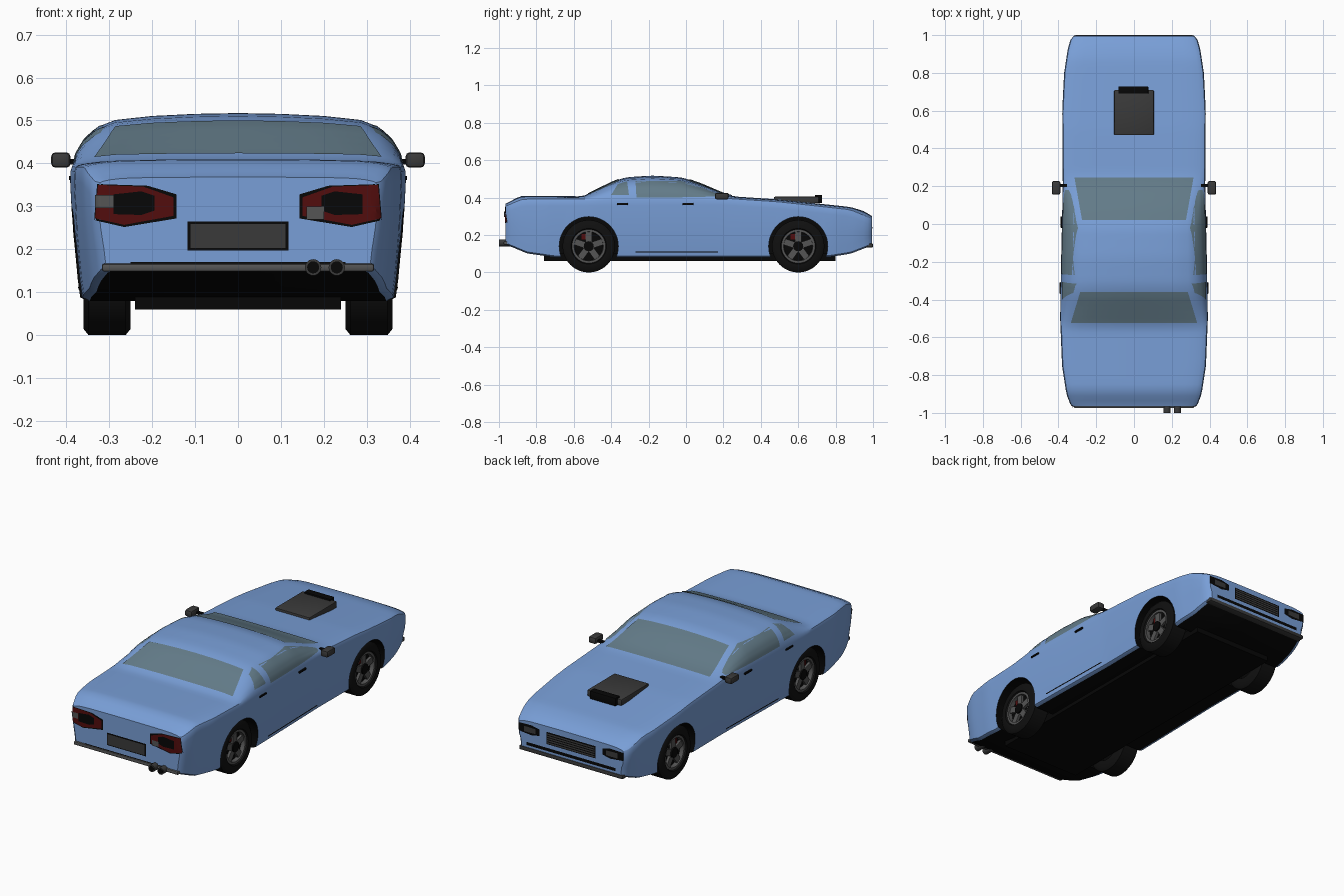
import bpy, bmesh, math
from mathutils import Vector, Matrix
from mathutils.bvhtree import BVHTree

if "Cube" in bpy.data.objects:
    bpy.data.objects.remove(bpy.data.objects["Cube"])


def material(name, rgb):
    m = bpy.data.materials.new(name)
    m.diffuse_color = (*rgb, 1)
    m.use_nodes = True
    m.node_tree.nodes["Principled BSDF"].inputs["Base Color"].default_value = m.diffuse_color
    return m


BLUE = material("blue_paint", (0.19, 0.345, 0.68))
BLACK = material("black", (0.002, 0.002, 0.002))
RUBBER = material("tyre_rubber", (0.005, 0.005, 0.005))
GLASS = material("tinted_glass", (0.125, 0.2, 0.25))
GREY = material("dark_grey", (0.042, 0.042, 0.042))
RIM = material("rim_grey", (0.09, 0.09, 0.09))
RED = material("dark_red", (0.085, 0.004, 0.004))


def finish(name, bm, mats, angle=30):
    me = bpy.data.meshes.new(name)
    bm.to_mesh(me)
    bm.free()
    ob = bpy.data.objects.new(name, me)
    bpy.context.collection.objects.link(ob)
    for m in mats:
        me.materials.append(m)
    smooth(ob, angle)
    return ob


def smooth(ob, angle):
    bpy.ops.object.select_all(action='DESELECT')
    ob.select_set(True)
    bpy.context.view_layer.objects.active = ob
    bpy.ops.object.shade_smooth_by_angle(angle=math.radians(angle))


def box(name, lo, hi, mat, bevel=0.0):
    bm = bmesh.new()
    size = [h - l for l, h in zip(lo, hi)]
    mid = [(h + l) / 2 for l, h in zip(lo, hi)]
    bmesh.ops.create_cube(bm, size=1, matrix=Matrix.Translation(mid) @ Matrix.Diagonal((*size, 1)))
    if bevel:
        bmesh.ops.bevel(bm, geom=bm.edges[:], offset=bevel, segments=2, affect='EDGES', profile=0.5)
    return finish(name, bm, [mat])


def add_cylinder(bm, centre, radius, depth, axis='X', seg=48):
    rot = Matrix.Rotation(math.pi / 2, 4, 'Y' if axis == 'X' else 'X')
    bmesh.ops.create_cone(bm, cap_ends=True, segments=seg, radius1=radius, radius2=radius,
                          depth=depth, matrix=Matrix.Translation(centre) @ rot)


def cylinder(name, centre, radius, depth, mat, axis='X', seg=32):
    bm = bmesh.new()
    add_cylinder(bm, centre, radius, depth, axis, seg)
    return finish(name, bm, [mat])


def lathe(name, profile, y, z, mat, seg=48):
    """Closed (x, radius) profile spun about the axle."""
    bm = bmesh.new()
    rings = []
    for k in range(seg):
        a = 2 * math.pi * k / seg
        rings.append([bm.verts.new((x, y + r * math.cos(a), z + r * math.sin(a))) for x, r in profile])
    n = len(profile)
    for k in range(seg):
        p, q = rings[k], rings[(k + 1) % seg]
        for i in range(n):
            bm.faces.new((p[i], p[(i + 1) % n], q[(i + 1) % n], q[i]))
    bmesh.ops.recalc_face_normals(bm, faces=bm.faces[:])
    return finish(name, bm, [mat], 40)


def lerp_table(table, y):
    if y <= table[0][0]:
        return table[0][1]
    for (a, u), (b, v) in zip(table, table[1:]):
        if y <= b:
            return u + (v - u) * (y - a) / (b - a)
    return table[-1][1]


def soft(table, y, h=0.018):
    return sum(lerp_table(table, y + d * h) for d in (-1, -.5, 0, .5, 1)) / 5


# Body: side outline, shoulder line, underside and plan width along y
TOP = [(-.965, .365), (-.94, .38), (-.885, .41), (-.55, .407), (-.38, .49), (-.32, .509), (-.18, .518),
       (-.02, .508), (.08, .474), (.2, .422), (.26, .406), (.5, .39), (.88, .35), (.96, .325), (.995, .298)]
SHOULDER = [(-.965, .352), (-.88, .39), (-.5, .392), (.2, .396), (.5, .376), (.88, .334), (.995, .285)]
UNDER = [(-.965, .15), (-.85, .102), (-.7, .08), (.75, .08), (.88, .1), (.995, .145)]
WIDTH = [(-.965, .325), (-.955, .337), (-.9, .358), (-.75, .381), (-.5, .391), (-.2, .386), (.2, .377),
         (.6, .38), (.8, .37), (.93, .35), (.98, .335), (.995, .318)]
UPPER = [(.987, .06), (.968, .28), (.92, .53), (.84, .75), (.74, .87), (.52, .945), (.26, .985), (0, 1)]


def half_section(y):
    t, d, b, w = soft(TOP, y), soft(SHOULDER, y), lerp_table(UNDER, y), lerp_table(WIDTH, y)
    low = [(0, b), (.9 * w, b), (.945 * w, b + .008), (.96 * w, b + .05), (.985 * w, (b + d) / 2),
           (w, d - .035), (.998 * w, d - .01)]
    return low + [(fx * w, d + fz * (t - d)) for fx, fz in UPPER]


stations = [-.965, -.955, -.935] + [-.91 + .0305 * i for i in range(61)] + [.95, .972, .987, .995]
bm = bmesh.new()
rings = []
for y in stations:
    half = half_section(y)
    outline = half + [(-x, z) for x, z in half[-2:0:-1]]
    rings.append([bm.verts.new((x, y, z)) for x, z in outline])
n = len(rings[0])
for p, q in zip(rings, rings[1:]):
    for i in range(n):
        f = bm.faces.new((p[i], p[(i + 1) % n], q[(i + 1) % n], q[i]))
        f.material_index = 1 if i in (0, n - 1) else 0   # black underside
bm.faces.new(rings[0])
bm.faces.new(rings[-1])
bmesh.ops.recalc_face_normals(bm, faces=bm.faces[:])
body = finish("body", bm, [BLUE, BLACK])

# Wheel arches, cut with black inner walls
AXLES = {"rear": -.52, "front": .60}
bm = bmesh.new()
for s in (-1, 1):
    for y in AXLES.values():
        add_cylinder(bm, (s * .37, y, .14), .158, .32)
for f in bm.faces:
    f.material_index = 1
cutter = finish("arch_cutter", bm, [BLUE, BLACK])
cutter.hide_render = True
mod = body.modifiers.new("arches", 'BOOLEAN')
mod.operation, mod.solver, mod.object = 'DIFFERENCE', 'EXACT', cutter
bpy.context.view_layer.objects.active = body
bpy.ops.object.modifier_apply(modifier=mod.name)
bpy.data.objects.remove(cutter)
smooth(body, 30)

bm = bmesh.new()
bm.from_mesh(body.data)
tree = BVHTree.FromBMesh(bm)
bm.free()

# Thin panels laid on the body between an upper and a lower outline
RAYS = {"right": (lambda a, b: (2, a, b), (-1, 0, 0)), "left": (lambda a, b: (-2, a, b), (1, 0, 0)),
        "above": (lambda a, b: (a, b, 2), (0, 0, -1)),
        "rear": (lambda a, b: (a, -2, b), (0, 1, 0)), "front": (lambda a, b: (a, 2, b), (0, -1, 0))}


def panel(name, side, upper, lower, mat, lift=.003, sub=8):
    origin, d = RAYS[side]
    d = Vector(d)
    pairs = []
    for i in range(len(upper) - 1):
        for k in range(sub + (i == len(upper) - 2)):
            pairs.append([Vector(e[i]).lerp(Vector(e[i + 1]), k / sub) for e in (upper, lower)])
    bm = bmesh.new()
    cols = []
    for u, l in pairs:
        col = []
        for k in range(sub + 1):
            hit = tree.ray_cast(Vector(origin(*u.lerp(l, k / sub))), d)[0]
            col.append(bm.verts.new(hit - d * lift) if hit else None)
        cols.append(col)
    for p, q in zip(cols, cols[1:]):
        for k in range(sub):
            quad = (p[k], p[k + 1], q[k + 1], q[k])
            if None not in quad:
                f = bm.faces.new(quad)
                f.normal_update()
                if f.normal.dot(d) > 0:
                    f.normal_flip()
    return finish(name, bm, [mat])


def rect(name, side, a0, a1, b0, b1, mat, lift=.003):
    return panel(name, side, [(a0, b1), (a1, b1)], [(a0, b0), (a1, b0)], mat, lift)


# Glass
panel("windscreen", "above", [(-.275, .02), (.275, .02)], [(-.315, .245), (.315, .245)], GLASS, .004, 14)
panel("rear_window", "above", [(-.285, -.36), (.285, -.36)], [(-.335, -.525), (.335, -.525)], GLASS, .004, 14)
for side in ("left", "right"):
    panel(side + "_door_window", side, [(-.27, .488), (-.02, .488), (.09, .452), (.18, .416)],
          [(-.265, .402), (-.02, .402), (.09, .404), (.18, .408)], GLASS)
    panel(side + "_quarter_window", side, [(-.365, .472), (-.315, .488)], [(-.4, .415), (-.305, .415)], GLASS)
    rect(side + "_sill_line", side, -.27, .17, .106, .112, BLACK)

# Tail: lamps, plate, bumper strip and exhaust
for s, side in ((-1, "left"), (1, "right")):
    def lamp(name, end, up, low, mat, lift):
        panel(f"{side}_{name}", end, [(s * x, z) for x, z in up], [(s * x, z) for x, z in low], mat, lift)
    lamp("tail_lamp_frame", "rear", [(.143, .328), (.21, .348), (.328, .352)],
         [(.143, .272), (.265, .252), (.335, .268)], BLACK, .002)
    lamp("tail_lamp", "rear", [(.15, .321), (.22, .346), (.326, .35)],
         [(.15, .278), (.265, .257), (.333, .272)], RED, .004)
    lamp("tail_lamp_core", "rear", [(.195, .325), (.225, .335), (.29, .328)],
         [(.195, .29), (.225, .28), (.29, .282)], BLACK, .006)
    # Headlamps
    lamp("headlamp_frame", "front", [(.19, .272), (.24, .283), (.318, .28)],
         [(.19, .238), (.24, .228), (.318, .236)], BLACK, .002)
    lamp("headlamp", "front", [(.215, .268), (.285, .27)], [(.215, .242), (.285, .24)], GREY, .004)
rect("left_reverse_lamp", "rear", -.333, -.29, .296, .326, RIM, .008)
rect("right_reverse_lamp", "rear", .16, .2, .27, .3, RIM, .008)
rect("plate_frame", "rear", -.118, .118, .197, .265, BLACK, .003)
rect("plate", "rear", -.111, .111, .203, .259, GREY, .006)
rect("bumper_gap", "rear", -.25, .25, .162, .171, BLACK, .003)
box("rear_bumper_strip", (-.317, -.975, .148), (.317, -.93, .167), RIM, .006)
for i, x in enumerate((.175, .23)):
    cylinder(f"exhaust_pipe_{i}", (x, -.955, .158), .019, .09, GREY, 'Y', 24)
    cylinder(f"exhaust_bore_{i}", (x, -.957, .158), .014, .088, BLACK, 'Y', 24)

# Nose: grille with slats, lower intake and lip
rect("grille", "front", -.15, .15, .205, .272, BLACK, .002)
for i in range(5):
    rect(f"grille_slat_{i}", "front", -.143, .143, .21 + .012 * i, .217 + .012 * i, GREY, .004)
rect("lower_intake", "front", -.27, .27, .168, .185, BLACK, .003)
box("front_lip", (-.315, .955, .133), (.315, 1.0, .155), GREY, .006)

# Floor and bonnet scoop
box("floor", (-.24, -.76, .06), (.24, .8, .1), BLACK)
scoop = box("bonnet_scoop", (-.105, .47, .37), (.105, .71, .405), GREY, .006)
box("scoop_mouth", (-.082, .69, .37), (.076, .728, .414), BLACK, .003)

# Door fittings and wheels on both sides
for s, side in ((-1, "left"), (1, "right")):
    def sided(name, x0, x1, y0, y1, z0, z1, mat, bevel=0.0):
        xs = sorted((s * x0, s * x1))
        box(f"{side}_{name}", (xs[0], y0, z0), (xs[1], y1, z1), mat, bevel)
    sided("mirror", .39, .435, .155, .228, .39, .426, GREY, .01)
    sided("mirror_arm", .355, .395, .195, .212, .398, .41, BLACK)
    sided("rear_handle", .375, .394, -.37, -.31, .361, .371, BLACK, .003)
    sided("front_handle", .37, .39, -.02, .04, .361, .371, BLACK, .003)
    for end, y in AXLES.items():
        tag = f"{side}_{end}"
        lathe(tag + "_tyre", [(s * x, r) for x, r in ((.25, .085), (.25, .125), (.262, .14), (.348, .14),
              (.36, .125), (.36, .095), (.35, .088), (.33, .085))], y, .14, RUBBER)
        lathe(tag + "_rim", [(s * x, r) for x, r in ((.31, .091), (.353, .091), (.353, .078), (.31, .074))], y, .14, RIM)
        cylinder(tag + "_brake_disc", (s * .31, y, .14), .085, .04, BLACK)
        cylinder(tag + "_hub", (s * .335, y, .14), .027, .036, BLACK, seg=24)
        sided(end + "_caliper", .32, .338, y - .04, y - .015, .175, .205, RED)
        bm = bmesh.new()
        for k in range(5):
            turn = Matrix.Translation((s * .338, y, .14)) @ Matrix.Rotation(math.radians(90 + 72 * k), 4, 'X')
            bmesh.ops.create_cube(bm, size=1, matrix=turn @ Matrix.Translation((0, .05, 0))
                                  @ Matrix.Diagonal((.014, .062, .034, 1)))
        finish(tag + "_spokes", bm, [RIM])
